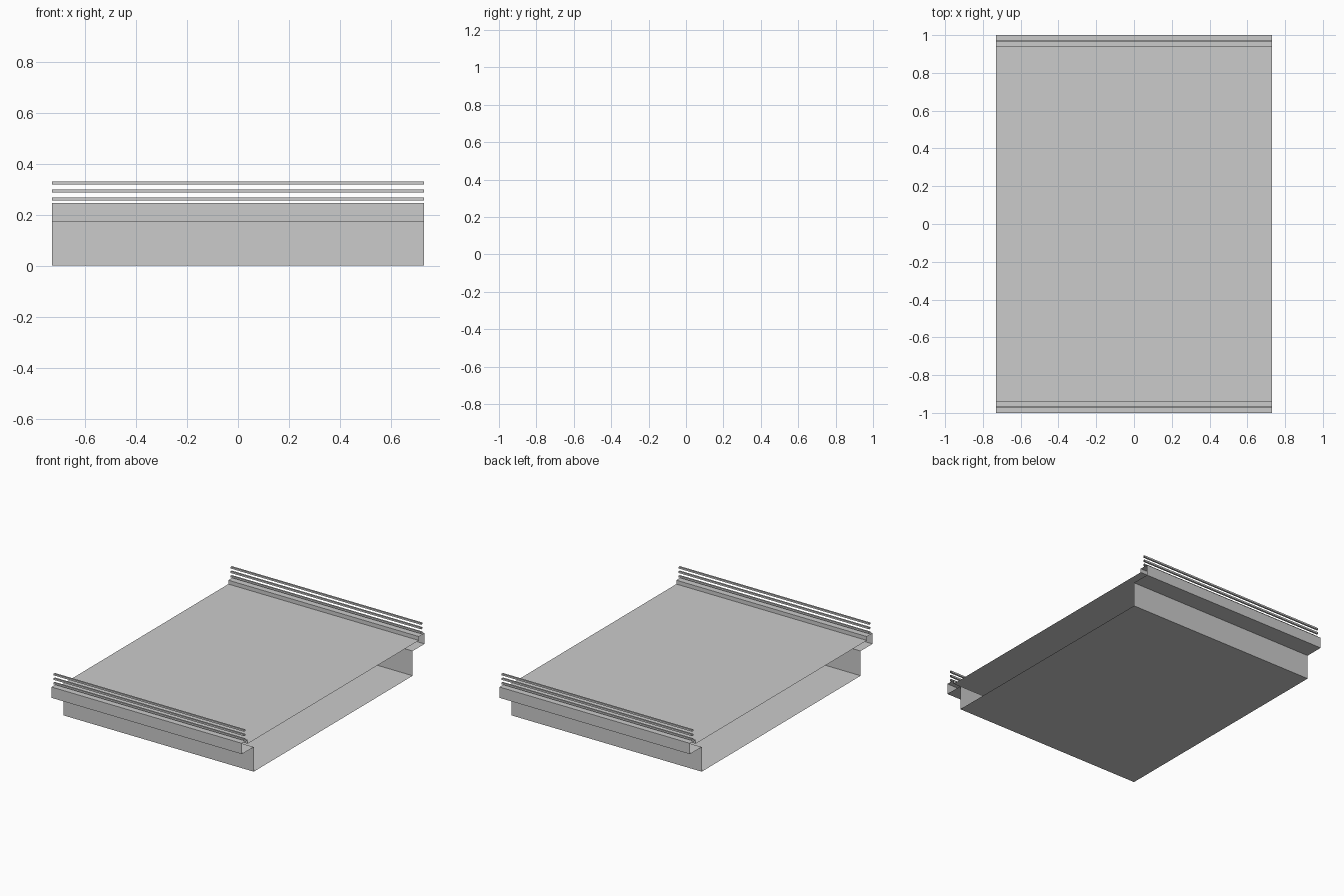
import bpy

if "Cube" in bpy.data.objects:
    bpy.data.objects.remove(bpy.data.objects["Cube"])

HALF_LEN = 0.73


def extrude_profile(name, profile):
    """Sweep a closed counter-clockwise (y, z) profile along x, leaving the ends open."""
    n = len(profile)
    verts = [(x, y, z) for x in (-HALF_LEN, HALF_LEN) for y, z in profile]
    faces = [(i, (i + 1) % n, (i + 1) % n + n, i + n) for i in range(n)]
    mesh = bpy.data.meshes.new(name)
    mesh.from_pydata(verts, [], faces)
    obj = bpy.data.objects.new(name, mesh)
    bpy.context.collection.objects.link(obj)
    return obj


# Bridge deck: hollow box girder, overhanging edges and raised kerbs
half = [(0.87, 0.0), (0.87, 0.171), (1.0, 0.171),
        (1.0, 0.246), (0.937, 0.246), (0.937, 0.219)]
extrude_profile("bridge_deck", half + [(-y, z) for y, z in reversed(half)])

# Three thin railing bars above each kerb
R = 0.006
for side, sign in (("front", -1), ("back", 1)):
    for level, z in enumerate((0.261, 0.292, 0.323), 1):
        y = sign * 0.969
        extrude_profile(f"{side}_rail_{level}",
                        [(y - R, z - R), (y + R, z - R), (y + R, z + R), (y - R, z + R)])
